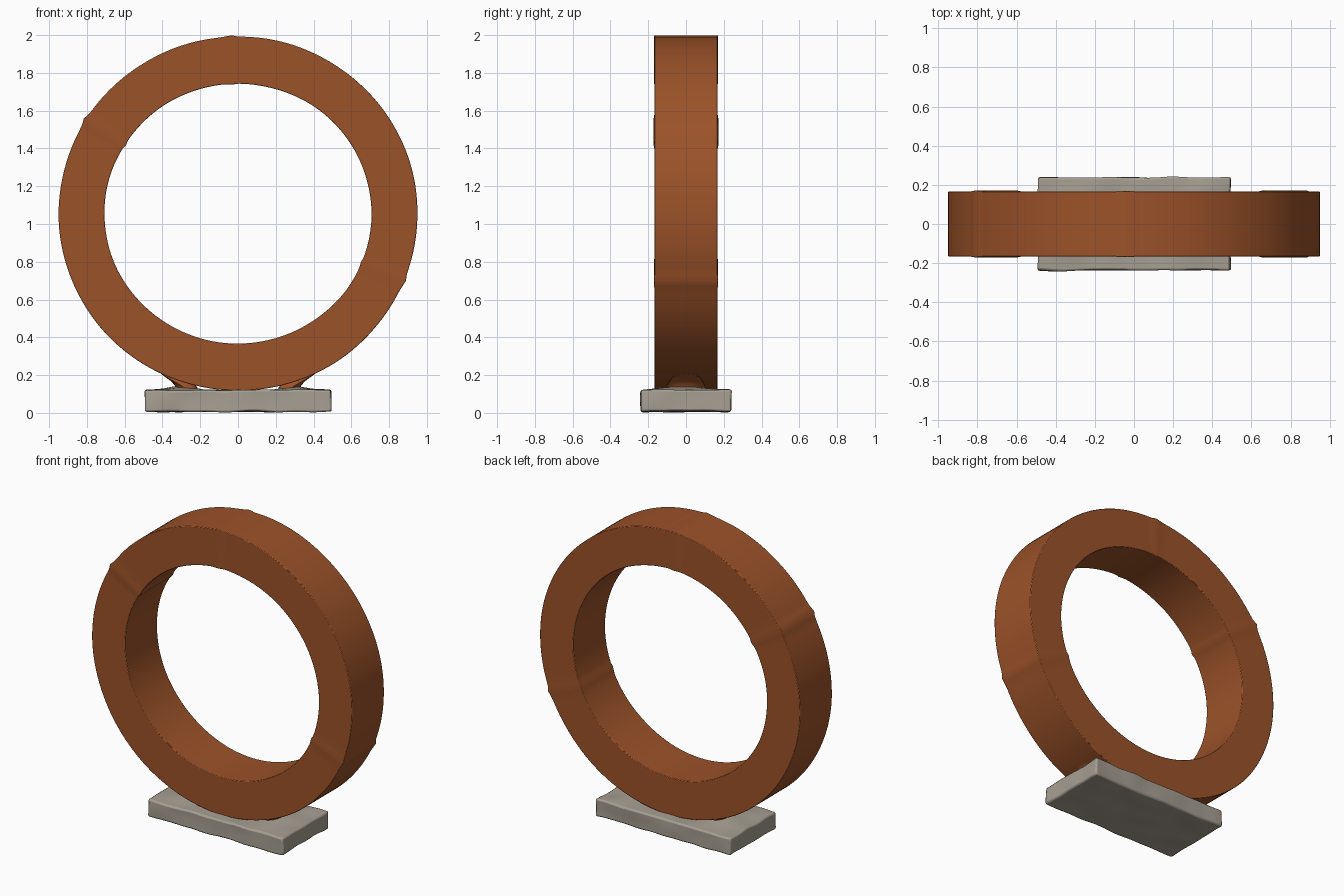
import bpy, bmesh, math
from mathutils import Vector, noise

if "Cube" in bpy.data.objects:
    bpy.data.objects.remove(bpy.data.objects["Cube"])


def material(name, rgb):
    m = bpy.data.materials.new(name)
    m.diffuse_color = (*rgb, 1)
    m.use_nodes = True
    m.node_tree.nodes["Principled BSDF"].inputs["Base Color"].default_value = m.diffuse_color
    return m


RUST = material("rust orange", (0.33, 0.085, 0.022))
STONE = material("stone grey", (0.38, 0.345, 0.285))


def finish(name, bm, mat, bevel, angle=40):
    bmesh.ops.recalc_face_normals(bm, faces=bm.faces)
    me = bpy.data.meshes.new(name)
    bm.to_mesh(me)
    bm.free()
    me.materials.append(mat)
    ob = bpy.data.objects.new(name, me)
    bpy.context.collection.objects.link(ob)
    if bevel:
        b = ob.modifiers.new("edge wear", "BEVEL")
        b.width, b.segments = bevel, 2
        b.limit_method, b.angle_limit = "ANGLE", math.radians(50)
    bpy.ops.object.select_all(action="DESELECT")
    ob.select_set(True)
    bpy.context.view_layer.objects.active = ob
    bpy.ops.object.shade_smooth_by_angle(angle=math.radians(angle))
    return ob


# Ring: rectangular section swept round, with small raised seams
CZ = 1.055
SEAMS = ((-22.5, 0.010), (148, 0.012), (92.5, 0.008))
bm = bmesh.new()
rings = []
N = 180
for i in range(N):
    deg = i * 360 / N
    a = math.radians(deg)
    bump = 0
    for s, h in SEAMS:
        d = (deg - s + 180) % 360 - 180
        bump += h * math.exp(-(d / 1.6) ** 2)
    c, s = math.cos(a), math.sin(a)
    wob = 0.003 * noise.noise(Vector((c * 2, s * 2, 3)))
    ro, ri, w = bump + wob, -0.5 * bump - wob, 0.167 + 0.4 * bump
    sect = []
    for k, y in ((0, -1), (0, 1), (1, 1), (1, -1)):
        rx, rz = (0.95 + ro, 0.937 + ro) if k == 0 else (0.707 + ri, 0.688 + ri)
        sect.append(bm.verts.new((rx * c, y * w, CZ + rz * s)))
    rings.append(sect)
for i in range(N):
    p, q = rings[i], rings[(i + 1) % N]
    for j in range(4):
        bm.faces.new((p[j], p[(j + 1) % 4], q[(j + 1) % 4], q[j]))
finish("ring", bm, RUST, 0.004)

# Base plate: rough slab with slightly raised mounds beside the ring
bm = bmesh.new()
bmesh.ops.create_cube(bm, size=1)
bmesh.ops.subdivide_edges(bm, edges=[e for e in bm.edges if abs(e.verts[0].co.x - e.verts[1].co.x) > .5],
                          cuts=27, use_grid_fill=True)
bmesh.ops.subdivide_edges(bm, edges=[e for e in bm.edges if abs(e.verts[0].co.y - e.verts[1].co.y) > .5],
                          cuts=13, use_grid_fill=True)
bmesh.ops.subdivide_edges(bm, edges=[e for e in bm.edges if abs(e.verts[0].co.z - e.verts[1].co.z) > .5],
                          cuts=3, use_grid_fill=True)
for v in bm.verts:
    u = v.co.copy()
    x, y, z = u.x * 0.985, u.y * 0.475, 0.066 + u.z * 0.112
    n = noise.noise_vector(Vector((x * 7, y * 7, z * 7)))
    if abs(u.x) > 0.499:
        x += n.x * 0.009
    if abs(u.y) > 0.499:
        y += n.y * 0.009
    if u.z > 0.499:
        z += n.z * 0.008
        z += 0.02 * math.exp(-((abs(x) - 0.3) / 0.08) ** 2 - (y / 0.13) ** 2)
    elif u.z < -0.499:
        z = max(0, z - 0.003 + n.z * 0.008)
    v.co = (x, y, z)
finish("base_plate", bm, STONE, 0.010)

# Weld fillets joining the ring to the plate on both sides
PROFILE = ((0.20, 0.11), (0.325, 0.11), (0.335, 0.145), (0.355, 0.168),
           (0.41, 0.208), (0.36, 0.215), (0.24, 0.17))
for side, name in ((-1, "weld_left"), (1, "weld_right")):
    bm = bmesh.new()
    slices = []
    for k in range(9):
        y = -0.10 + k * 0.025
        t = 0.35 + 0.65 * math.sqrt(max(0, 1 - (y / 0.10) ** 2))
        slices.append([bm.verts.new((side * (0.24 + (px - 0.24) * t), y, 0.11 + (pz - 0.11) * t))
                       for px, pz in PROFILE])
    m = len(PROFILE)
    for p, q in zip(slices, slices[1:]):
        for j in range(m):
            bm.faces.new((p[j], p[(j + 1) % m], q[(j + 1) % m], q[j]))
    bm.faces.new(slices[0])
    bm.faces.new(slices[-1])
    finish(name, bm, RUST, 0, 60)
